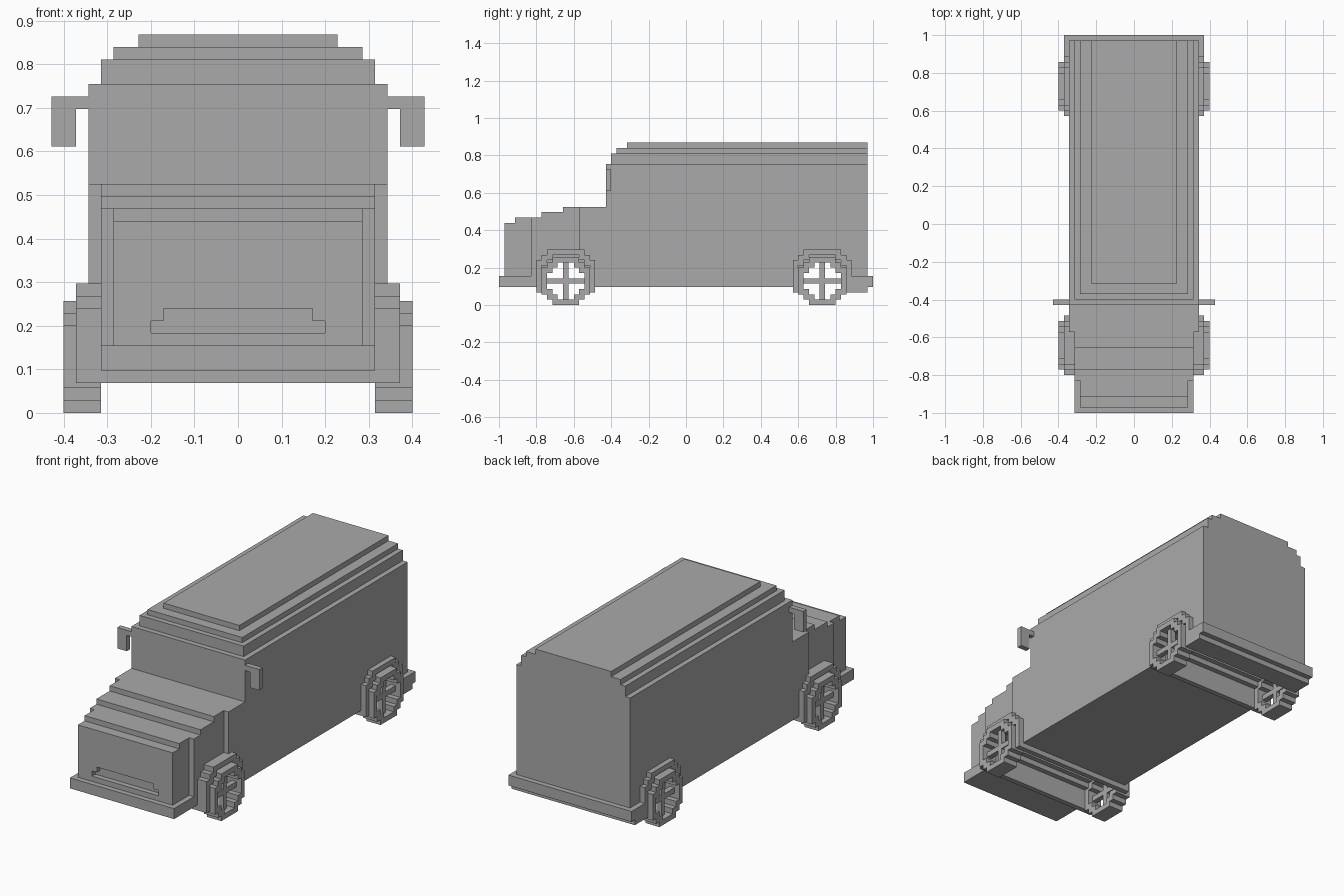
import bpy, bmesh

U = 2 / 70                      # size of one block
if bpy.data.objects.get("Cube"):
    bpy.data.objects.remove(bpy.data.objects["Cube"])

grey = bpy.data.materials.new("plain grey")
grey.use_nodes = True
grey.diffuse_color = (0.4, 0.4, 0.4, 1)
bsdf = next(n for n in grey.node_tree.nodes if n.type == 'BSDF_PRINCIPLED')
bsdf.inputs["Base Color"].default_value = (0.4, 0.4, 0.4, 1)


def prism(name, pts, lo, hi, axis='x'):
    """Extrude a profile, in block units, along x (y, z points) or y (x, z points)."""
    bm = bmesh.new()
    place = (lambda a, b, t: (t, a, b)) if axis == 'x' else (lambda a, b, t: (a, t, b))
    face = bm.faces.new([bm.verts.new([c * U for c in place(a, b, lo)]) for a, b in pts])
    new = bmesh.ops.extrude_face_region(bm, geom=[face])["geom"]
    step = [c * U for c in place(0, 0, hi - lo)]
    bmesh.ops.translate(bm, vec=step, verts=[v for v in new if isinstance(v, bmesh.types.BMVert)])
    bmesh.ops.recalc_face_normals(bm, faces=bm.faces)
    mesh = bpy.data.meshes.new(name)
    bm.to_mesh(mesh)
    bm.free()
    mesh.materials.append(grey)
    ob = bpy.data.objects.new(name, mesh)
    bpy.context.collection.objects.link(ob)
    return ob


def box(name, x, y, z):
    return prism(name, [(y[0], z[0]), (y[1], z[0]), (y[1], z[1]), (y[0], z[1])], *x)


def arch(c, base, top, r=4.5):
    """Stepped arch outline running from -y to +y."""
    half = [(r, base), (r, top - 2), (r - 1, top - 2), (r - 1, top - 1), (r - 2, top - 1), (r - 2, top)]
    return [(c - d, z) for d, z in half] + [(c + d, z) for d, z in reversed(half)]


FRONT, REAR = -22.5, 25.5       # axle positions

# Main body with wheel tunnels, and the stepped roof
body = arch(FRONT, 3.4, 8.4)[6:] + arch(REAR, 3.4, 8.4)
body += [(34, 3.4), (34, 26.4), (-15, 26.4), (-15, 18.4), (-20, 18.4)]
prism("body", body, -12, 12)
for i, (w, y, z0, z1) in enumerate([(11, -14, 26.4, 28.4), (10, -13, 28.4, 29.4), (8, -11, 29.4, 30.4)]):
    box(f"roof_step_{i + 1}", (-w, w), (y, 34), (z0, z1))

# Stepped hood and nose
hood = [(-29, 3.4)] + arch(FRONT, 3.4, 8.4)[:6]
hood += [(-20, 8.4), (-20, 18.4), (-23, 18.4), (-23, 17.4), (-27, 17.4), (-27, 16.4), (-29, 16.4)]
prism("hood", hood, -11, 11)
prism("nose", [(-33, 3.4), (-33, 15.4), (-32, 15.4), (-32, 16.4), (-29, 16.4), (-29, 3.4)], -10, 10)

# Nose front plate with the recessed grille slot
plate = [(0, 5.4), (10, 5.4), (10, 15.4), (0, 15.4), (0, 8.4),
         (6, 8.4), (6, 7.4), (7, 7.4), (7, 6.4), (0, 6.4)]
for side, s in (("left", 1), ("right", -1)):
    prism(f"grille_surround_{side}", [(s * x, z) for x, z in plate], -34, -33, 'y')

# Bumpers
box("front_bumper", (-11, 11), (-35, -29), (3.4, 5.4))
prism("rear_bumper", [(31, 2.4), (34, 2.4), (34, 3.4), (35, 3.4), (35, 5.4), (31, 5.4)], -13, 13)

# Full-width stepped wheel arches
for end, c in (("front", FRONT), ("rear", REAR)):
    prism(f"{end}_fender", arch(c, 2.4, 10.4, 5.5 - 0) [:6] + arch(c, 2.4, 10.4, 5.5)[6:]
          + arch(c, 2.4, 9.4)[::-1], -13, 13)

# Wheels and wing mirrors on both sides
tyre = [(0, 0), (2.5, 0), (2.5, 1), (3.5, 1), (3.5, 2), (4.5, 2), (4.5, 7), (3.5, 7),
        (3.5, 8), (2.5, 8), (2.5, 9), (0, 9), (0, 8), (1.5, 8), (1.5, 7), (2.5, 7),
        (2.5, 6), (3.5, 6), (3.5, 3), (2.5, 3), (2.5, 2), (1.5, 2), (1.5, 1), (0, 1)]
mirror = [(12, 24.4), (13, 24.4), (13, 21.4), (15, 21.4), (15, 25.4), (12, 25.4)]
for side, s in (("left", 1), ("right", -1)):
    for end, c in (("front", FRONT), ("rear", REAR)):
        for half, h in (("a", 1), ("b", -1)):
            prism(f"{end}_{side}_tyre_{half}", [(c + h * y, z) for y, z in tyre], s * 11, s * 14)
        box(f"{end}_{side}_upright_spoke", (s * 12, s * 13), (c - 0.5, c + 0.5), (1, 8))
        box(f"{end}_{side}_level_spoke", (s * 12, s * 13), (c - 3.5, c + 3.5), (4, 5))
    prism(f"{side}_wing_mirror", [(s * x, z) for x, z in mirror], -15, -14, 'y')
